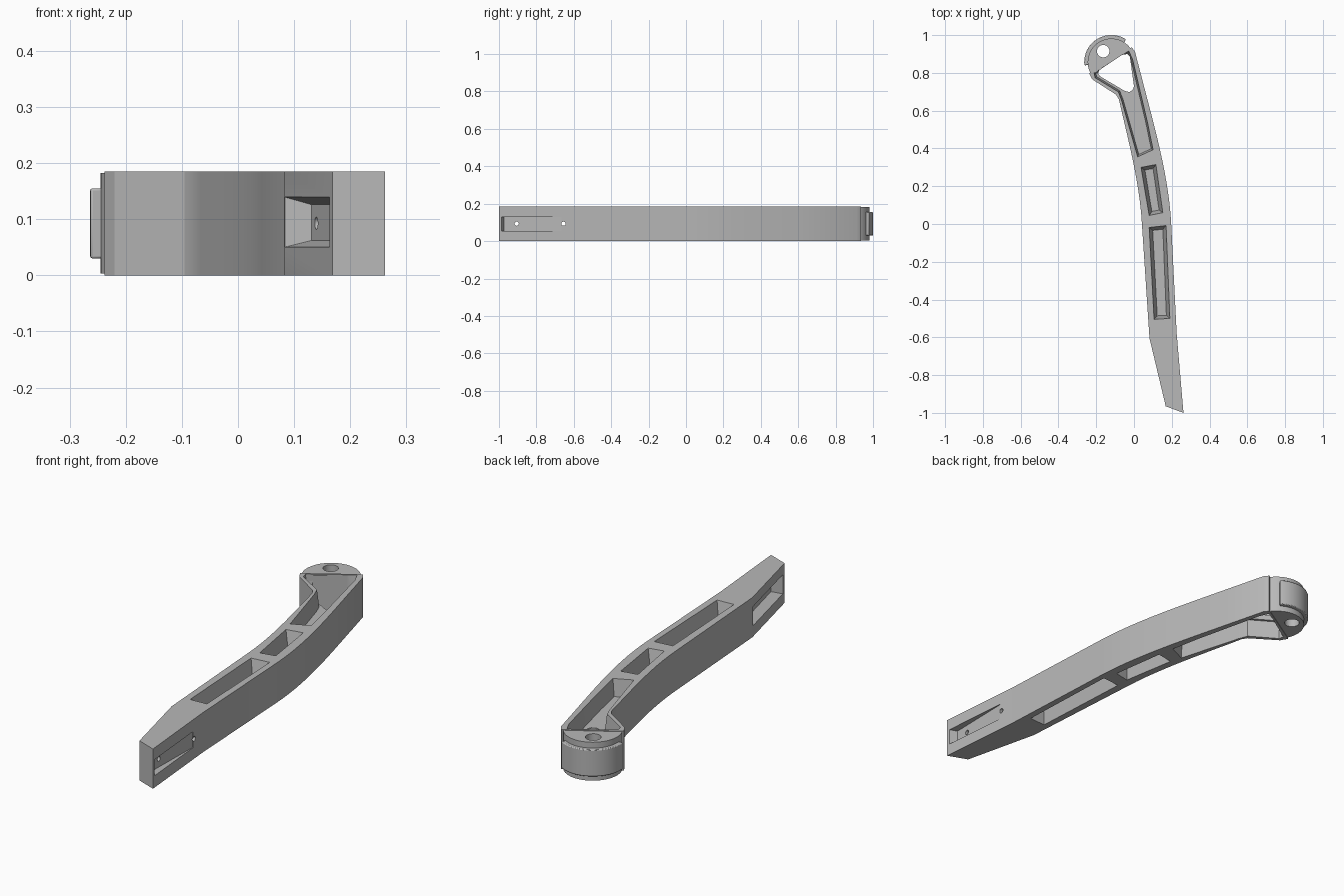
import bpy, bmesh, math
from mathutils import Vector
from mathutils.geometry import interpolate_bezier

H = 0.185               # body height
C = Vector((-0.12, 0.857))   # centre of the round end

cube = bpy.data.objects.get("Cube")
if cube:
    bpy.data.objects.remove(cube, do_unlink=True)

grey = bpy.data.materials.new("satin_grey")
grey.use_nodes = True
colour = (0.48, 0.48, 0.48, 1)
grey.diffuse_color = colour
grey.node_tree.nodes["Principled BSDF"].inputs["Base Color"].default_value = colour


def loft(name, low, high):
    """Solid between two matching 3D loops."""
    bm = bmesh.new()
    a = [bm.verts.new(p) for p in low]
    b = [bm.verts.new(p) for p in high]
    bm.faces.new(a)
    bm.faces.new(b)
    for i in range(len(a)):
        j = (i + 1) % len(a)
        bm.faces.new((a[i], a[j], b[j], b[i]))
    bmesh.ops.recalc_face_normals(bm, faces=bm.faces)
    mesh = bpy.data.meshes.new(name)
    bm.to_mesh(mesh)
    bm.free()
    mesh.materials.append(grey)
    obj = bpy.data.objects.new(name, mesh)
    bpy.context.collection.objects.link(obj)
    return obj


def at(points, z):
    return [(p[0], p[1], z) for p in points]


def prism(name, points, z0, z1):
    return loft(name, at(points, z0), at(points, z1))


def inset(points, d):
    """Move each edge of an outline inward by d."""
    pts = [Vector(p) for p in points]
    n = len(pts)
    area = sum(pts[i - 1].x * pts[i].y - pts[i].x * pts[i - 1].y for i in range(n))
    side = 1 if area > 0 else -1
    out = []
    for i, p in enumerate(pts):
        u = (p - pts[i - 1]).normalized()
        v = (pts[(i + 1) % n] - p).normalized()
        nu, nv = Vector((-u.y, u.x)) * side, Vector((-v.y, v.x)) * side
        out.append(p + (nu + nv) * d / (1 + nu.dot(nv)))
    return out


def arc(r, start, end, steps, centre=C):
    angles = [math.radians(start + (end - start) * i / steps) for i in range(steps + 1)]
    return [centre + Vector((math.cos(a), math.sin(a))) * r for a in angles]


def curve(points, steps=12):
    return [(p.x, p.y) for p in interpolate_bezier(*[Vector(p) for p in points], steps)]


def cut(target, cutter):
    mod = target.modifiers.new("cut", "BOOLEAN")
    mod.operation, mod.solver, mod.object = "DIFFERENCE", "EXACT", cutter
    bpy.context.view_layer.objects.active = target
    bpy.ops.object.modifier_apply(modifier=mod.name)
    bpy.data.objects.remove(cutter, do_unlink=True)


# Curved lever body
right_edge = curve([(0.197, 0), (0.187, 0.2), (0.137, 0.406), (0.085, 0.606)])
left_edge = curve([(-0.08, 0.66), (-0.03, 0.44), (0.03, 0.22), (0.042, 0)])
outline = ([(0.168, -0.965), (0.262, -1.0), (0.226, -0.58)] + right_edge
           + [(0.005, 0.913), (-0.012, 0.935), (-0.028, 0.928),
              (-0.228, 0.805), (-0.238, 0.797), (-0.22, 0.765), (-0.095, 0.685)]
           + left_edge + [(0.082, -0.605)])
body = prism("lever_body", outline, 0, H)

# Drafted pockets in both faces, leaving a thin web in the middle
pockets = [
    [(0.106, -0.505), (0.19, -0.5), (0.17, -0.008), (0.08, -0.018)],
    [(0.08, 0.045), (0.153, 0.06), (0.116, 0.315), (0.037, 0.3)],
    [(0.02, 0.357), (0.1, 0.394), (0.07, 0.54), (-0.008, 0.87), (-0.028, 0.915),
     (-0.21, 0.8), (-0.205, 0.775), (-0.082, 0.7), (-0.065, 0.655)],
]
for k, pocket in enumerate(pockets):
    draft = 0.008 if k == 2 else 0.018
    for surface, floor in ((H + 0.01, 0.105), (-0.01, 0.08)):
        cut(body, loft("pocket_cutter", at(inset(pocket, -0.002), surface),
                       at(inset(pocket, draft), floor)))

# Rounded triangular opening below the round end
window = [(-0.183, 0.815), (-0.065, 0.895), (-0.035, 0.9), (-0.022, 0.885), (0.0, 0.73),
          (-0.007, 0.71), (-0.025, 0.698), (-0.05, 0.705), (-0.18, 0.782), (-0.19, 0.798)]
cut(body, prism("window_cutter", window, -0.1, 0.3))

# Recess in the slanted left side of the tip
def upright(x0, y0, x1, y1, z0, z1):
    return [(x0, y0, z0), (x1, y1, z0), (x1, y1, z1), (x0, y0, z1)]

cut(body, loft("recess_cutter", upright(0.078, -0.61, 0.158, -0.95, 0.049, 0.141),
               upright(0.131, -0.62, 0.203, -0.915, 0.062, 0.126)))

# Ramped groove in the outer side, with two pin holes
ramp = [(0.2305, -0.665), (0.224, -0.973), (0.275, -0.99), (0.275, -0.665)]
cut(body, prism("groove_cutter", ramp, 0.055, 0.13))
for y in (-0.905, -0.655):
    ring = arc(0.011, 0, 345, 23, Vector((y, 0.093)))
    cut(body, loft("pin_cutter", [(0.1, p.x, p.y) for p in ring],
                   [(0.3, p.x, p.y) for p in ring]))

# Half-round boss with a pivot hole
boss = prism("pivot_boss", arc(0.125, 34, 214, 40), 0.003, H - 0.003)
pivot = arc(0.033, 0, 350, 35, Vector((-0.163, 0.915)))
cut(boss, prism("pivot_cutter", pivot, -0.1, 0.3))

# Raised band around the boss
band = prism("outer_band", arc(0.1435, 57, 187, 36) + arc(0.12, 187, 57, 36), 0.03, 0.155)
edge = band.modifiers.new("soft_edge", "BEVEL")
edge.width, edge.segments = 0.004, 2

for obj in (body, boss, band):
    bpy.ops.object.select_all(action="DESELECT")
    obj.select_set(True)
    bpy.context.view_layer.objects.active = obj
    bpy.ops.object.shade_smooth_by_angle(angle=math.radians(25))
